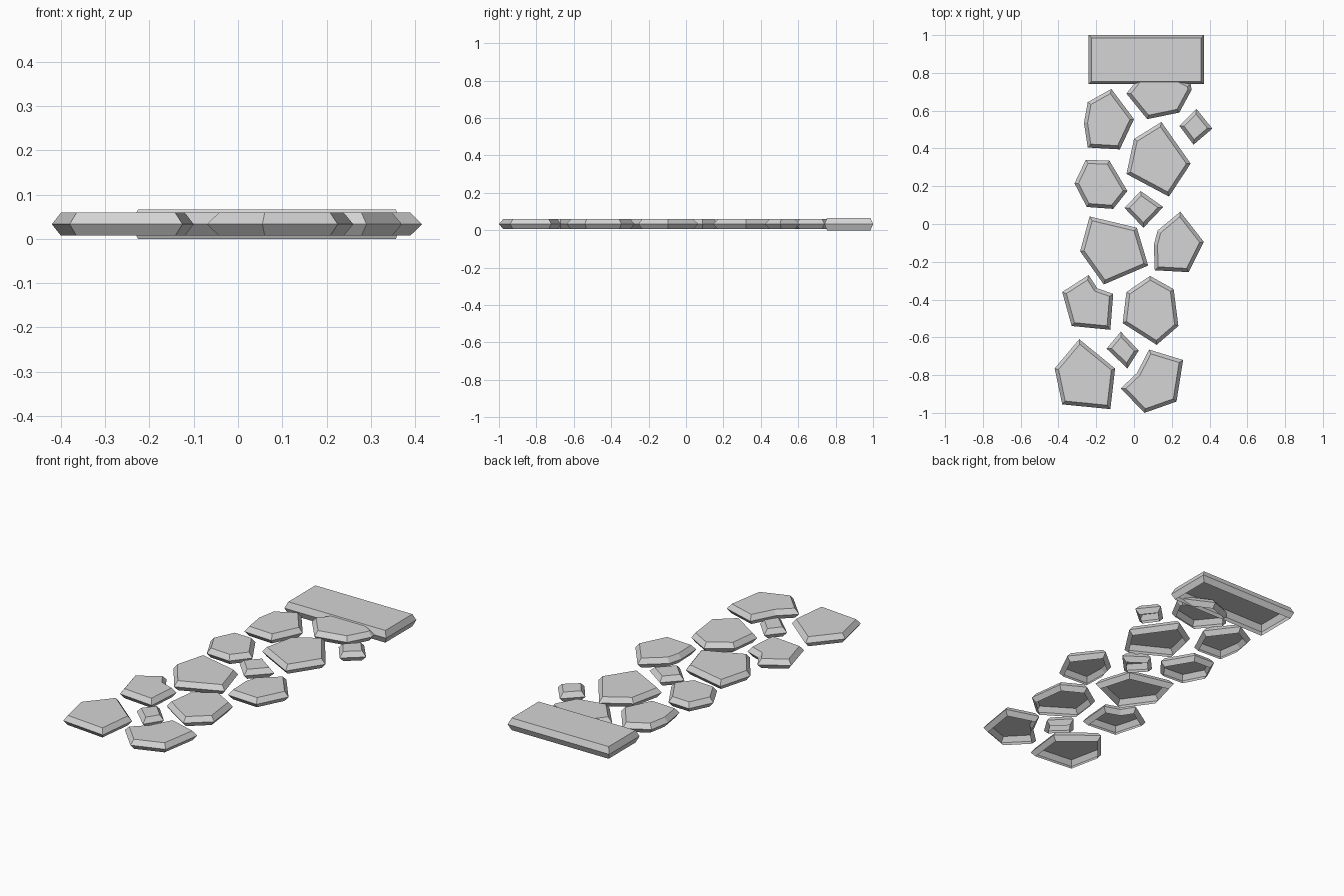
import bpy
import bmesh
from mathutils import Vector

if "Cube" in bpy.data.objects:
    bpy.data.objects.remove(bpy.data.objects["Cube"])

stone_grey = bpy.data.materials.new("stone_grey")
stone_grey.use_nodes = True
colour = (0.66, 0.66, 0.66, 1)
stone_grey.diffuse_color = colour
stone_grey.node_tree.nodes["Principled BSDF"].inputs["Base Color"].default_value = colour

MID = 0.033  # height of the widest ring


def paver(name, outline, half_height, bevel):
    """Open-bottomed paver: widest at the middle, tapering up and down.
    The outline is clockwise, in hundredths of a unit."""
    bm = bmesh.new()
    ring = [bm.verts.new((x / 100, y / 100, 0)) for x, y in reversed(outline)]
    cap = bm.faces.new(ring)
    bm.normal_update()

    # Upper taper: inset the cap, then lift it
    bmesh.ops.inset_individual(bm, faces=[cap], thickness=bevel, use_even_offset=True)
    for v in cap.verts:
        v.co.z = half_height

    # Lower taper: mirrored sides without a bottom face
    sides = [f for f in bm.faces if f is not cap]
    copy = bmesh.ops.duplicate(bm, geom=sides)["geom"]
    lower = [g for g in copy if isinstance(g, bmesh.types.BMFace)]
    for v in {v for f in lower for v in f.verts}:
        v.co.z *= -1
    bmesh.ops.reverse_faces(bm, faces=lower)
    bmesh.ops.remove_doubles(bm, verts=bm.verts, dist=0.0001)
    bmesh.ops.translate(bm, verts=bm.verts, vec=Vector((0, 0, MID)))

    mesh = bpy.data.meshes.new(name)
    bm.to_mesh(mesh)
    bm.free()
    mesh.materials.append(stone_grey)
    obj = bpy.data.objects.new(name, mesh)
    bpy.context.collection.objects.link(obj)


def stone(name, *outline):
    paver(name, outline, half_height=0.026, bevel=0.019)


# Rectangular doorstep slab at the back
paver("doorstep_slab", [(-24, 100), (37, 100), (37, 74), (-24, 74)], MID, 0.014)

# Large irregular stones, from back to front
stone("stone_under_slab", (3, 78), (14, 82), (30, 74), (30.5, 71), (24, 59), (7, 55.5), (-4, 69))
stone("stone_back_right", (-12, 71.5), (0, 55.5), (-7.5, 39.5), (-24.5, 40.5), (-26.5, 53.5), (-24.5, 64.5))
stone("stone_back_left", (14.5, 54), (30, 32), (18.5, 14.5), (-4, 26.5), (0, 45))
stone("stone_upper_right", (-25.5, 34), (-13, 33.5), (-3.5, 17.5), (-11, 8), (-25, 9), (-31.5, 21.5))
stone("stone_middle_right", (-23.5, 4), (1.5, -2), (7.5, -22), (-16, -32), (-28.5, -14.5))
stone("stone_middle_left", (24.5, 6.5), (37, -9.5), (29, -25.5), (11, -24.5), (10.5, -11), (12.5, -3.5))
stone("stone_lower_right", (-24, -27), (-19.5, -34), (-11, -37), (-12.5, -56), (-33, -54), (-38, -36))
stone("stone_lower_left", (8.5, -27.5), (21, -34.5), (23.5, -54), (12, -64), (-6, -52.5), (-4, -36))
stone("stone_front_right", (-29, -61), (-10, -76.5), (-12.5, -98), (-38, -95.5), (-42, -76.5))
stone("stone_front_left", (8, -66.5), (26, -72), (22.5, -94), (5.5, -100), (-7, -87), (1.5, -79))

# Small filler stones
stone("small_stone_back", (33, 61), (41.5, 50.5), (31.5, 42), (24, 52))
stone("small_stone_middle", (3.5, 17.5), (15.5, 9), (5, -2), (-5, 8.5))
stone("small_stone_front", (-7, -57), (2.5, -67), (-3.5, -76.5), (-14.5, -66))
